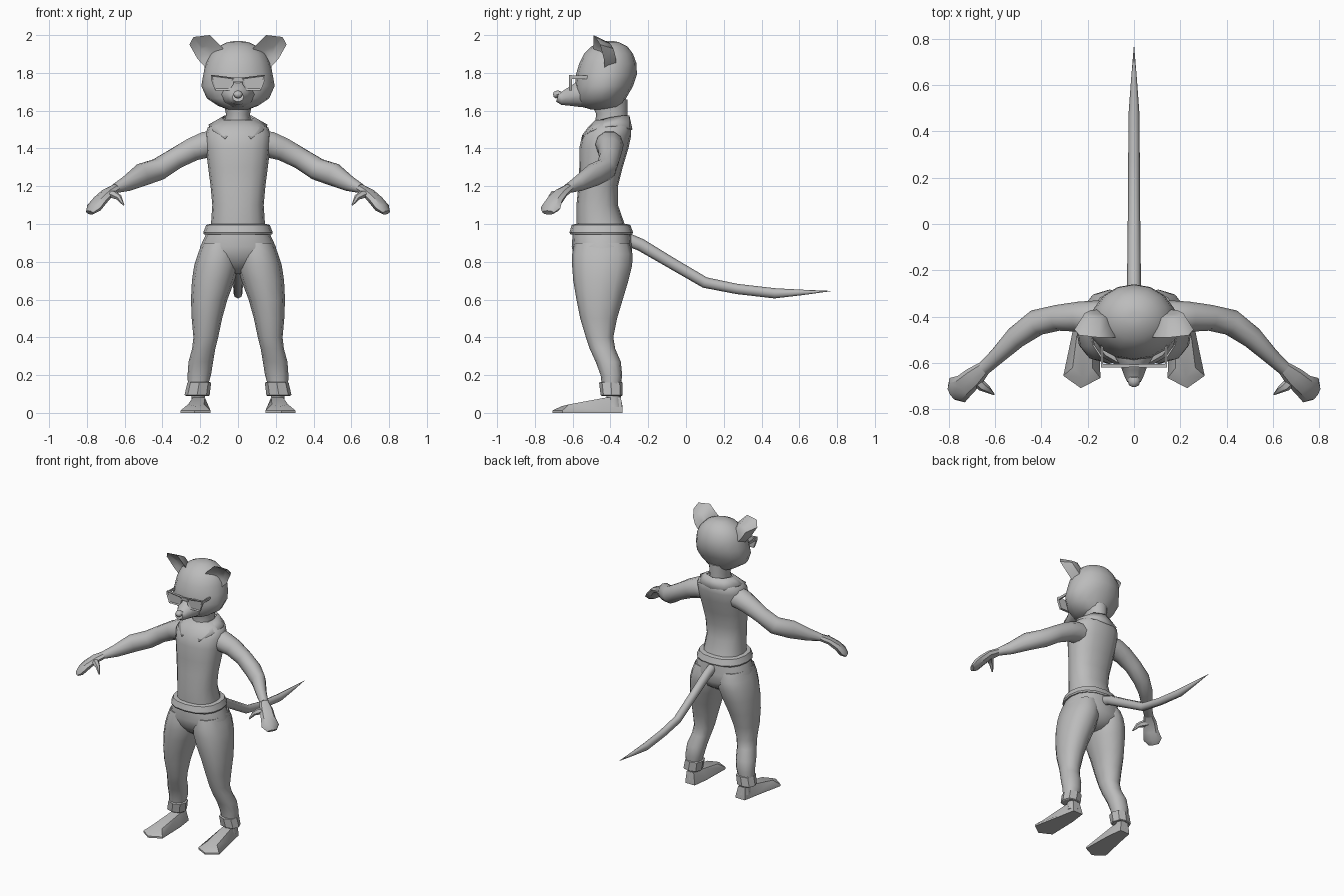
import bpy, bmesh, math
from mathutils import Vector

grey = bpy.data.materials.new("plain grey")
grey.diffuse_color = (0.5, 0.5, 0.5, 1)


def finish(name, bm, mirror=False, angle=50):
    bmesh.ops.recalc_face_normals(bm, faces=bm.faces)
    me = bpy.data.meshes.new(name)
    bm.to_mesh(me)
    bm.free()
    me.materials.append(grey)
    me.shade_smooth()
    me.set_sharp_from_angle(angle=math.radians(angle))
    ob = bpy.data.objects.new(name, me)
    bpy.context.collection.objects.link(ob)
    if mirror:
        ob.modifiers.new("Mirror", "MIRROR")
    return ob


def skin(name, rings, **kw):
    """Join rings of points into a closed skin."""
    bm = bmesh.new()
    rows = [[bm.verts.new(p) for p in r] for r in rings]
    n = len(rows[0])
    for a, b in zip(rows, rows[1:]):
        for i in range(n):
            j = (i + 1) % n
            bm.faces.new((a[i], a[j], b[j], b[i]))
    bm.faces.new(rows[0])
    bm.faces.new(rows[-1])
    return finish(name, bm, **kw)


def stack(name, levels, n=12, power=1.0, **kw):
    """Level rings: z, front y, back y, left x, right x."""
    def sp(v):
        return math.copysign(abs(v) ** power, v)
    rings = []
    for z, y0, y1, x0, x1 in levels:
        rings.append([((x0 + x1) / 2 + (x1 - x0) / 2 * sp(math.cos(math.tau * i / n)),
                       (y0 + y1) / 2 + (y1 - y0) / 2 * sp(math.sin(math.tau * i / n)), z)
                      for i in range(n)])
    return skin(name, rings, **kw)


def limb(name, path, n=10, **kw):
    """Rings square to a path: x, y, z, half width, half height."""
    pts = [Vector(p[:3]) for p in path]
    rings = []
    for k, p in enumerate(path):
        t = (pts[min(k + 1, len(pts) - 1)] - pts[max(k - 1, 0)]).normalized()
        side = t.cross(Vector((0, 0, 1))).normalized()
        up = side.cross(t)
        rings.append([pts[k] + side * p[3] * math.cos(math.tau * i / n)
                      + up * p[4] * math.sin(math.tau * i / n) for i in range(n)])
    return skin(name, rings, **kw)


def sym(z, y0, y1, w):
    return (z, y0, y1, -w, w)


# Body
stack("torso", [sym(.95, -.58, -.31, .15), sym(1.0, -.58, -.325, .143), sym(1.1, -.58, -.36, .136),
                sym(1.2, -.57, -.36, .145), sym(1.3, -.565, -.335, .158), sym(1.4, -.565, -.305, .17),
                sym(1.47, -.55, -.29, .175), sym(1.51, -.52, -.29, .16), sym(1.55, -.48, -.31, .10)],
      n=16, power=.85)
stack("neck", [sym(1.5, -.49, -.31, .08), sym(1.58, -.475, -.31, .063), sym(1.66, -.51, -.31, .08)])
stack("belt", [sym(.945, -.612, -.285, .18), sym(.955, -.617, -.28, .184), sym(.995, -.605, -.295, .168),
               sym(1.0, -.585, -.315, .15)], n=16, power=.85, angle=30)
stack("hips", [sym(.95, -.60, -.29, .168), sym(.88, -.605, -.285, .2), sym(.82, -.59, -.285, .21),
               sym(.77, -.55, -.31, .14), sym(.735, -.50, -.36, .05)], n=16, power=.85)

# Legs, cuffs and feet
stack("leg", [(.9, -.59, -.30, .0, .19), (.84, -.603, -.283, -.005, .213), (.78, -.603, -.285, -.005, .232),
              (.7, -.597, -.305, .018, .244), (.6, -.58, -.335, .056, .249), (.5, -.56, -.365, .084, .245),
              (.4, -.53, -.385, .105, .236), (.34, -.51, -.375, .12, .243), (.27, -.478, -.345, .132, .262),
              (.2, -.452, -.338, .143, .267), (.14, -.445, -.345, .16, .265)], power=.9, mirror=True)
stack("cuff", [(.09, -.445, -.34, .155, .275), (.095, -.452, -.335, .15, .283), (.16, -.46, -.335, .142, .268),
               (.165, -.445, -.345, .155, .255)], n=8, power=.85, mirror=True, angle=30)
stack("ankle", [(.03, -.425, -.335, .165, .25), (.08, -.42, -.345, .175, .245), (.13, -.43, -.345, .175, .25)],
      n=8, mirror=True)
sole = [(.165, -.335), (.24, -.335), (.262, -.45), (.305, -.655), (.23, -.708), (.145, -.665), (.15, -.45)]
instep = [(.18, -.345, .085), (.235, -.345, .085), (.24, -.43, .08), (.265, -.62, .045),
          (.225, -.66, .035), (.18, -.62, .045), (.175, -.43, .08)]
skin("foot", [[(x, y, 0) for x, y in sole], [(x, y, .012) for x, y in sole], instep], mirror=True, angle=35)

# Arms and hands
limb("arm", [(.10, -.41, 1.425, .075, .07), (.17, -.405, 1.42, .075, .073), (.24, -.40, 1.395, .065, .065),
             (.33, -.405, 1.347, .056, .058), (.42, -.425, 1.29, .057, .06), (.51, -.49, 1.26, .048, .062),
             (.59, -.57, 1.213, .035, .042), (.65, -.625, 1.188, .03, .025)], mirror=True)
limb("hand", [(.645, -.62, 1.19, .03, .024), (.69, -.66, 1.165, .045, .025), (.73, -.695, 1.125, .05, .03),
              (.763, -.717, 1.085, .062, .028), (.785, -.73, 1.06, .035, .015)], n=8, mirror=True, angle=40)
limb("thumb", [(.69, -.665, 1.16, .025, .02), (.655, -.70, 1.155, .022, .022), (.63, -.715, 1.14, .015, .016),
               (.605, -.735, 1.10, .004, .004)], n=6, mirror=True)

# Tail
limb("tail", [(0, -.34, .93, .03, .035), (0, -.24, .89, .03, .033), (0, -.08, .795, .028, .03),
              (0, .10, .69, .026, .029), (0, .27, .656, .025, .027), (0, .47, .633, .024, .027),
              (0, .62, .638, .013, .014), (0, .765, .645, .001, .001)], n=8)

# Collar
inner = [(0, -.30, 1.575), (.07, -.33, 1.575), (.088, -.40, 1.565), (.065, -.46, 1.55), (0, -.51, 1.515)]
outer = [(0, -.283, 1.50), (.10, -.30, 1.51), (.158, -.39, 1.525), (.135, -.50, 1.50), (.07, -.555, 1.455)]
bm = bmesh.new()
a, b = ([bm.verts.new(p) for p in r] for r in (inner, outer))
for i in range(4):
    bm.faces.new((a[i], b[i], b[i + 1], a[i + 1]))
collar = finish("collar", bm, mirror=True, angle=35)
collar.modifiers.new("Thickness", "SOLIDIFY").thickness = .012

# Head and snout
stack("head", [sym(1.605, -.50, -.36, .05), sym(1.625, -.565, -.335, .105), sym(1.665, -.58, -.318, .165),
               sym(1.73, -.588, -.28, .194), sym(1.79, -.583, -.26, .184), sym(1.85, -.565, -.262, .172),
               sym(1.9, -.54, -.28, .148), sym(1.94, -.50, -.31, .105), sym(1.963, -.45, -.355, .055),
               sym(1.968, -.42, -.38, .02)], n=16)
limb("snout", [(0, -.50, 1.69, .10, .08), (0, -.57, 1.685, .085, .07), (0, -.62, 1.672, .055, .05),
               (0, -.66, 1.665, .04, .036), (0, -.68, 1.672, .03, .026)], n=10)
limb("nose", [(0, -.66, 1.69, .022, .012), (0, -.675, 1.688, .026, .02), (0, -.695, 1.682, .022, .018),
              (0, -.702, 1.68, .01, .008)], n=8)

# Ears: a cupped front and a bulging back share one rim
rim = [(.165, -.43, 1.82), (.215, -.435, 1.875), (.257, -.455, 1.95), (.236, -.48, 1.99), (.15, -.49, 2.0),
       (.08, -.49, 1.93), (.10, -.46, 1.85)]
cup, bulge = Vector((.165, -.42, 1.91)), Vector((.145, -.365, 1.895))
skin("ear", [[cup.lerp(Vector(p), .35) for p in rim], rim,
             [bulge.lerp(Vector(p), .6) + Vector((0, .035, 0)) for p in rim],
             [bulge.lerp(Vector(p), .2) for p in rim]], mirror=True, angle=55)

# Glasses: frame, inset lens, bridge and temple arm
bm = bmesh.new()
lens = [(.022, 1.775), (.143, 1.79), (.143, 1.765), (.122, 1.708), (.045, 1.708), (.025, 1.74)]
face = bm.faces.new([bm.verts.new((x, -.62, z)) for x, z in lens])
back = bmesh.ops.extrude_face_region(bm, geom=[face])
bmesh.ops.translate(bm, vec=(0, .017, 0), verts=[v for v in back["geom"] if isinstance(v, bmesh.types.BMVert)])
for f in [f for f in bm.faces if abs(f.normal.y) > .9 and f.calc_center_median().y < -.615]:
    bmesh.ops.inset_region(bm, faces=[f], thickness=.01)
    for v in f.verts:
        v.co.y += .006
finish("glasses", bm, mirror=True, angle=30)


def box(name, x0, x1, y0, y1, z0, z1):
    skin(name, [[(x0, y0, z), (x1, y0, z), (x1, y1, z), (x0, y1, z)] for z in (z0, z1)], mirror=True, angle=30)


box("glasses_bridge", 0, .03, -.618, -.606, 1.755, 1.775)
box("glasses_arm", .134, .143, -.61, -.50, 1.768, 1.785)
